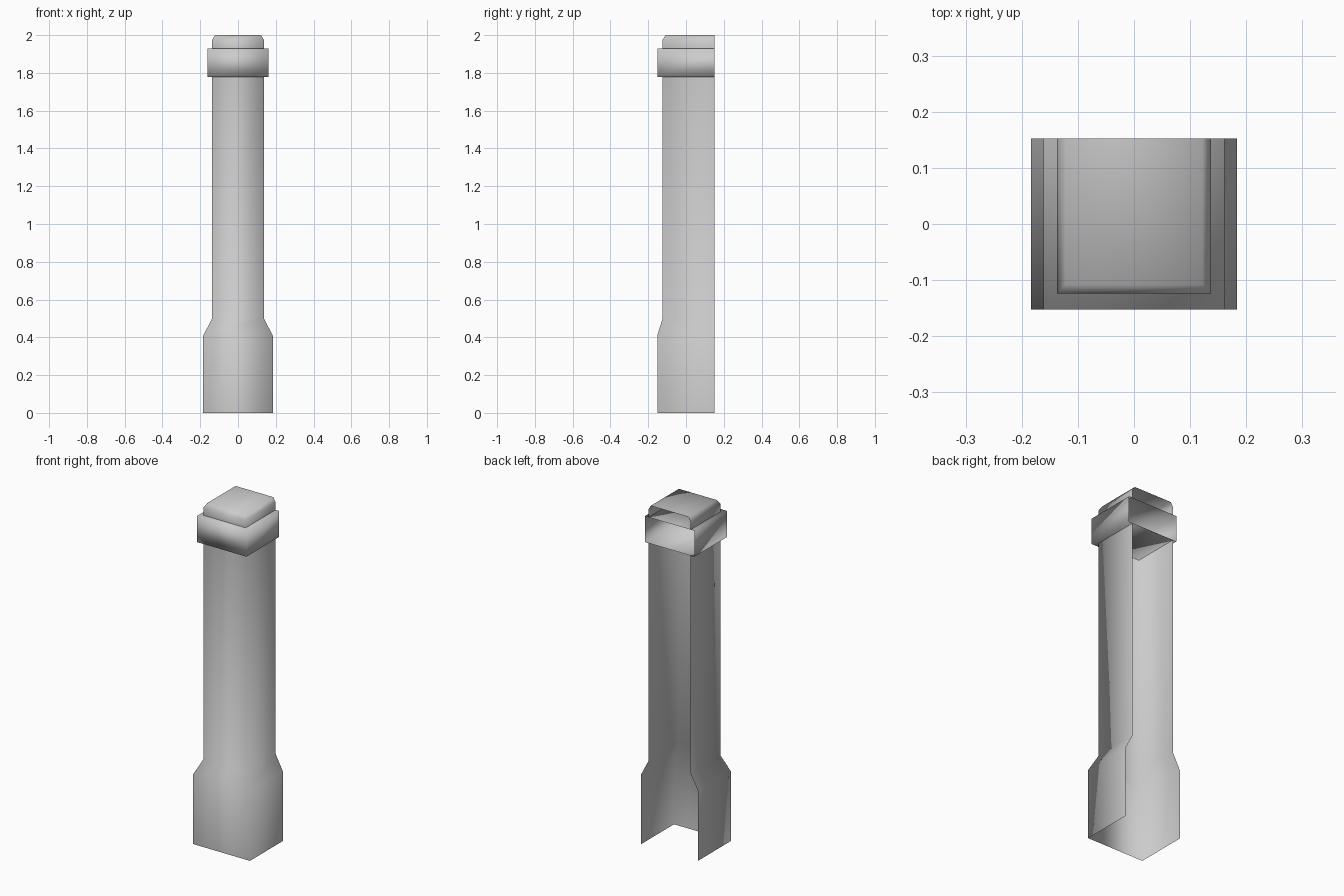
import bpy

if "Cube" in bpy.data.objects:
    bpy.data.objects.remove(bpy.data.objects["Cube"])

BACK = 0.152  # the open rear plane

grey = bpy.data.materials.new("plain grey")
grey.diffuse_color = (0.6, 0.6, 0.6, 1)
grey.use_nodes = True
grey.node_tree.nodes["Principled BSDF"].inputs["Base Color"].default_value = grey.diffuse_color


def open_back_part(name, rings, floor=False, ceiling=False):
    """Loft three-sided rings (half width, front y, z); the back stays open."""
    verts, faces = [], []
    for w, f, z in rings:
        verts += [(-w, BACK, z), (-w, f, z), (w, f, z), (w, BACK, z)]
    for r in range(len(rings) - 1):
        for i in range(3):
            a = r * 4 + i
            faces.append((a, a + 1, a + 5, a + 4))
    if floor:
        faces.append((3, 2, 1, 0))
    if ceiling:
        n = len(verts) - 4
        faces.append((n, n + 1, n + 2, n + 3))
    mesh = bpy.data.meshes.new(name)
    mesh.from_pydata(verts, [], faces)
    mesh.materials.append(grey)
    mesh.polygons.foreach_set("use_smooth", [True] * len(mesh.polygons))
    obj = bpy.data.objects.new(name, mesh)
    bpy.context.collection.objects.link(obj)
    return obj


# Wide plinth tapering into the shaft
open_back_part("column_shaft", [(0.184, -0.152, 0.0), (0.184, -0.152, 0.41),
                                (0.137, -0.124, 0.50), (0.137, -0.124, 1.777)])
# Projecting collar
open_back_part("collar", [(0.161, -0.152, 1.777), (0.161, -0.152, 1.929)],
               floor=True, ceiling=True)
# Cap with a small chamfer
open_back_part("cap", [(0.137, -0.124, 1.929), (0.137, -0.124, 1.975),
                       (0.122, -0.108, 2.0)], ceiling=True)
